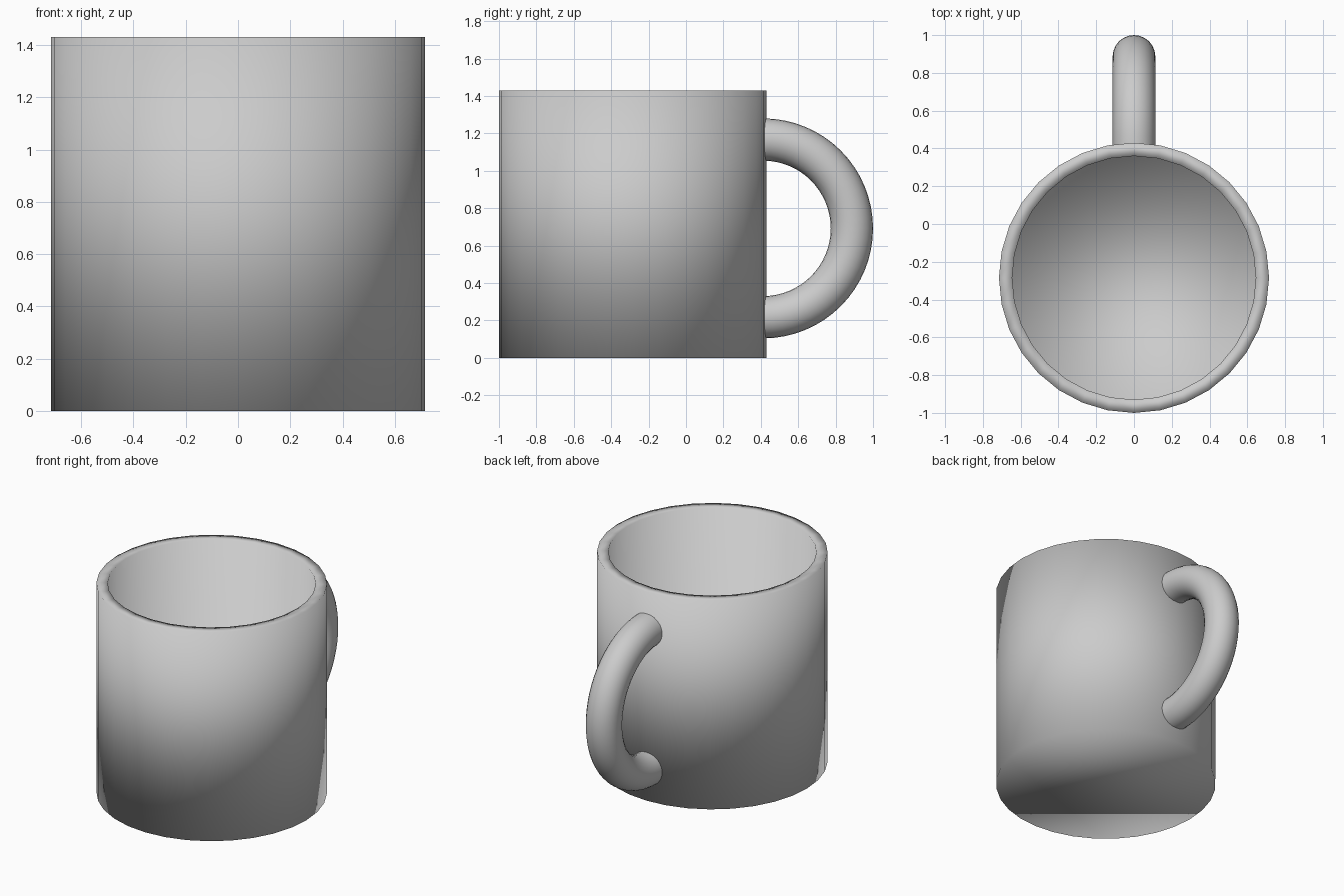
import bpy, bmesh
from math import cos, sin, pi

if "Cube" in bpy.data.objects:
    bpy.data.objects.remove(bpy.data.objects["Cube"])

SIDES, RADIUS, HEIGHT, WALL = 32, 0.715, 1.43, 0.07
CUP_Y = -0.285


def make_object(name, bm):
    bmesh.ops.recalc_face_normals(bm, faces=bm.faces)
    for f in bm.faces:
        f.smooth = True
    mesh = bpy.data.meshes.new(name)
    bm.to_mesh(mesh)
    bm.free()
    obj = bpy.data.objects.new(name, mesh)
    bpy.context.collection.objects.link(obj)
    return obj


def bridge(bm, a, b):
    n = len(a)
    for i in range(n):
        j = (i + 1) % n
        bm.faces.new((a[i], a[j], b[j], b[i]))


# Cup: outer wall, flat rim, inner wall and floor
bm = bmesh.new()
profile = [(RADIUS, 0), (RADIUS, HEIGHT), (RADIUS - WALL, HEIGHT), (RADIUS - WALL, WALL)]
rings = [[bm.verts.new((r * sin(2 * pi * i / SIDES), CUP_Y + r * cos(2 * pi * i / SIDES), z))
          for i in range(SIDES)] for r, z in profile]
for a, b in zip(rings, rings[1:]):
    bridge(bm, a, b)
bm.faces.new(rings[0])
bm.faces.new(rings[-1])
make_object("cup", bm)

# Handle: half torus with open ends hidden inside the wall
bm = bmesh.new()
MAJOR, MINOR, ARC, TUBE = 0.475, 0.113, 32, 24
rings = []
for s in range(ARC + 1):
    a = -pi / 2 + pi * s / ARC
    ring = []
    for t in range(TUBE):
        b = 2 * pi * t / TUBE
        r = MAJOR + MINOR * cos(b)
        ring.append(bm.verts.new((MINOR * sin(b), 0.412 + r * cos(a), 0.692 + r * sin(a))))
    rings.append(ring)
for a, b in zip(rings, rings[1:]):
    bridge(bm, a, b)
make_object("handle", bm)
